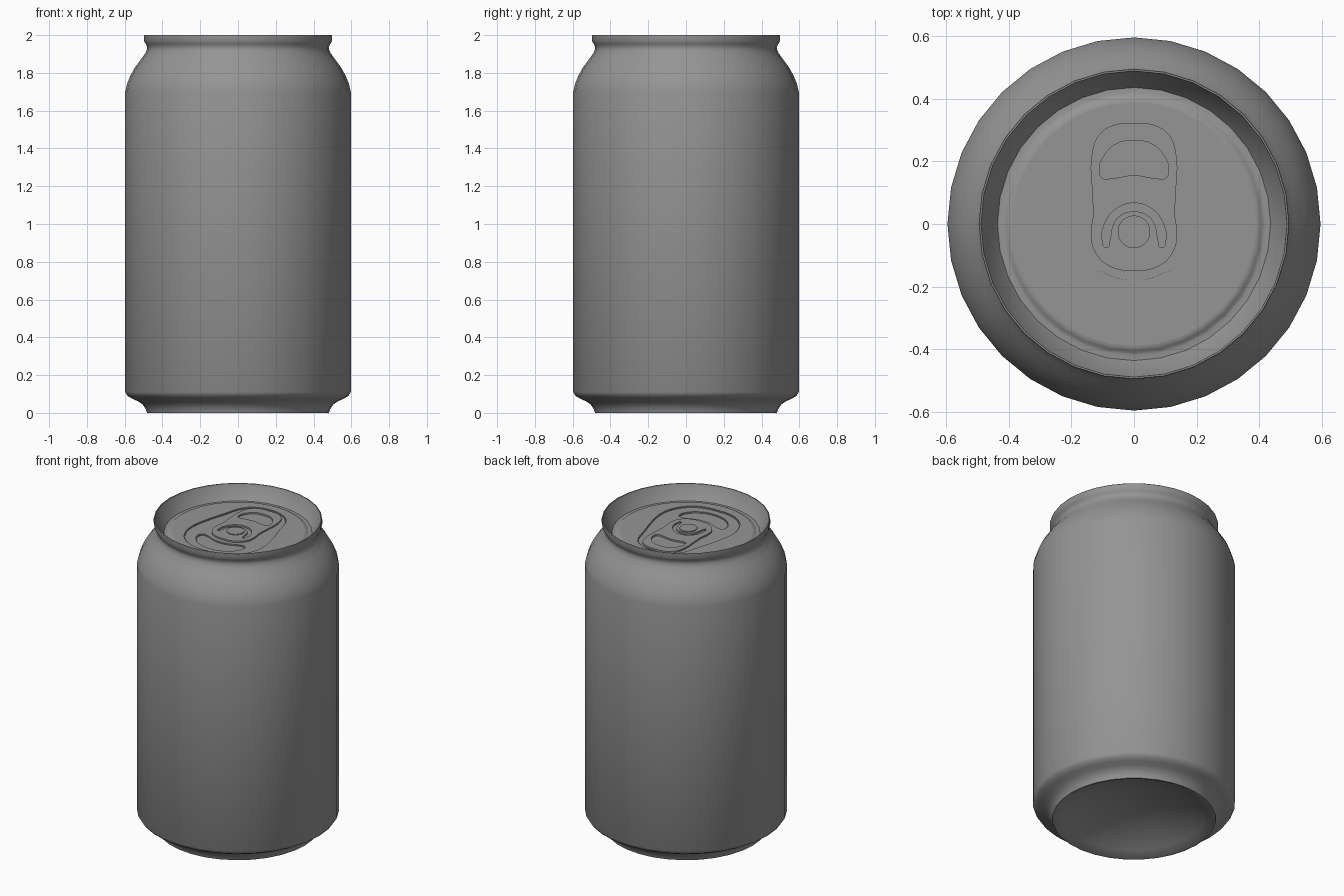
import bpy, bmesh
from math import sin, cos, tau, radians

if "Cube" in bpy.data.objects:
    bpy.data.objects.remove(bpy.data.objects["Cube"])

SIDES = 32
METAL = bpy.data.materials.new("dark_metal")
METAL.diffuse_color = (0.3, 0.3, 0.3, 1)
METAL.use_nodes = True
METAL.node_tree.nodes["Principled BSDF"].inputs["Base Color"].default_value = METAL.diffuse_color


def finish(obj):
    bpy.ops.object.select_all(action='DESELECT')
    obj.select_set(True)
    bpy.context.view_layer.objects.active = obj
    obj.data.materials.append(METAL)
    if obj.type == 'CURVE':
        bpy.ops.object.convert(target='MESH')
    bpy.ops.object.shade_smooth_by_angle(angle=radians(32))


def lathe(name, profile):
    """Revolve (radius, height) points around z; radius 0 becomes a pole."""
    bm = bmesh.new()
    rings = []
    for r, z in profile:
        if r == 0:
            rings.append([bm.verts.new((0, 0, z))] * SIDES)
        else:
            rings.append([bm.verts.new((r * cos(tau * i / SIDES), r * sin(tau * i / SIDES), z))
                          for i in range(SIDES)])
    for a, b in zip(rings, rings[1:]):
        for i in range(SIDES):
            j = (i + 1) % SIDES
            bm.faces.new(dict.fromkeys((a[i], a[j], b[j], b[i])))
    mesh = bpy.data.meshes.new(name)
    bm.to_mesh(mesh)
    bm.free()
    obj = bpy.data.objects.new(name, mesh)
    bpy.context.collection.objects.link(obj)
    finish(obj)


def mirror(half):
    """Complete a right-hand half outline whose ends lie on x = 0."""
    return half + [(-x, y) for x, y in half[-2:0:-1]]


def shrink(pts, factor, cy):
    """Scale an outline about (0, cy)."""
    return [(x * factor, cy + (y - cy) * factor) for x, y in pts]


def circle(r, cy=0, n=SIDES):
    return [(r * cos(tau * i / n), cy + r * sin(tau * i / n)) for i in range(n)]


def plate(name, bottom, top, *loops, straight=()):
    """Flat plate from closed outlines; inner outlines become holes."""
    curve = bpy.data.curves.new(name, 'CURVE')
    curve.dimensions = '2D'
    curve.fill_mode = 'BOTH'
    curve.extrude = (top - bottom) / 2
    curve.resolution_u = 5
    for pts in loops:
        s = curve.splines.new('BEZIER')
        s.bezier_points.add(len(pts) - 1)
        for p, (x, y) in zip(s.bezier_points, pts):
            p.co = (x, y, 0)
            p.handle_left_type = p.handle_right_type = 'AUTO'
        s.use_cyclic_u = True
    for pts in straight:
        s = curve.splines.new('POLY')
        s.points.add(len(pts) - 1)
        for p, (x, y) in zip(s.points, pts):
            p.co = (x, y, 0, 1)
        s.use_cyclic_u = True
    obj = bpy.data.objects.new(name, curve)
    obj.location.z = (bottom + top) / 2
    bpy.context.collection.objects.link(obj)
    finish(obj)


# Can body: domed base, foot, wall, shoulder, neck, rolled rim and lid groove
lathe("can_body", [
    (0, 0.13), (0.12, 0.122), (0.24, 0.098), (0.34, 0.066), (0.42, 0.03), (0.472, 0.0),
    (0.482, 0.0), (0.488, 0.02), (0.505, 0.045), (0.53, 0.062), (0.56, 0.075), (0.585, 0.09),
    (0.597, 0.11), (0.597, 1.70), (0.588, 1.74), (0.57, 1.785), (0.545, 1.83), (0.515, 1.87),
    (0.49, 1.905), (0.482, 1.925), (0.482, 1.94), (0.49, 1.955), (0.497, 1.968),
    (0.497, 1.997), (0.495, 2.0), (0.49, 2.0), (0.487, 1.985), (0.437, 1.91), (0.42, 1.91),
    (0.413, 1.912), (0.406, 1.918), (0.398, 1.922), (0.39, 1.923)])

# Outlines on the lid
recess = mirror([(0, 0.342), (0.09, 0.325), (0.15, 0.28), (0.20, 0.14), (0.24, 0.0),
                 (0.256, -0.12), (0.235, -0.21), (0.18, -0.285), (0.10, -0.327), (0, -0.337)])
mouth = mirror([(0, -0.18), (0.06, -0.172), (0.105, -0.153), (0.155, -0.15), (0.165, -0.18),
                (0.14, -0.232), (0.08, -0.275), (0, -0.29)])
tab = mirror([(0, 0.322), (0.06, 0.318), (0.11, 0.288), (0.134, 0.23), (0.134, 0.10),
              (0.131, 0.03), (0.138, -0.03), (0.125, -0.09), (0.075, -0.137), (0, -0.15)])
finger_hole = mirror([(0, 0.266), (0.055, 0.257), (0.098, 0.215), (0.111, 0.17),
                      (0.10, 0.146), (0.07, 0.146), (0, 0.156)])
slot = mirror([(0, 0.067), (0.055, 0.05), (0.092, 0.005), (0.102, -0.045), (0.088, -0.076),
               (0.076, -0.045), (0.066, 0.0), (0.04, 0.03), (0, 0.04)])
recess_inner = shrink(recess, 0.985, 0)
mouth_inner = shrink(mouth, 0.965, -0.22)

# Lid panel, its stepped teardrop recess and the stepped mouth
plate("lid_panel", 1.905, 1.923, recess, straight=[circle(0.39)])
plate("recess_step", 1.900, 1.919, recess, recess_inner)
plate("lid_recess", 1.895, 1.915, recess_inner, mouth)
plate("mouth_step", 1.890, 1.911, mouth, mouth_inner)
plate("mouth_panel", 1.885, 1.907, mouth_inner)

# Pull tab and rivet
plate("pull_tab", 1.915, 1.925, tab, finger_hole, slot)
plate("rivet", 1.915, 1.930, circle(0.052, -0.025, 12))
